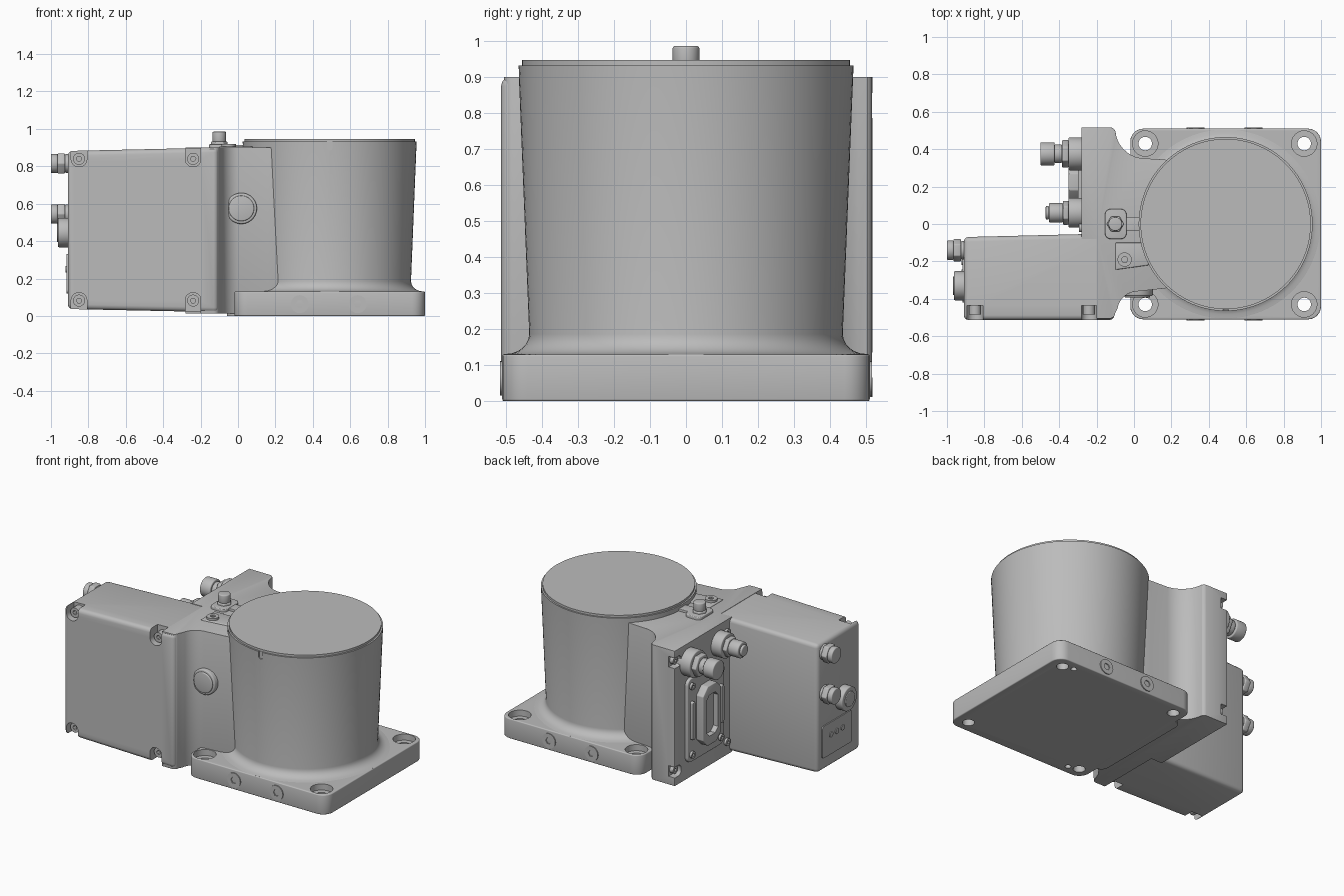
import bpy, bmesh, math
from mathutils import Vector

cube = bpy.data.objects.get("Cube")
if cube:
    bpy.data.objects.remove(cube, do_unlink=True)

grey = bpy.data.materials.new("machined grey")
grey.use_nodes = True
grey.diffuse_color = (0.5, 0.5, 0.5, 1)
grey.node_tree.nodes["Principled BSDF"].inputs["Base Color"].default_value = (0.5, 0.5, 0.5, 1)


def to_xyz(axis, u, v, w):
    return {"x": (w, u, v), "y": (u, w, v), "z": (u, v, w)}[axis]


def activate(ob):
    bpy.ops.object.select_all(action="DESELECT")
    ob.select_set(True)
    bpy.context.view_layer.objects.active = ob


def make(name, bm):
    bmesh.ops.recalc_face_normals(bm, faces=bm.faces)
    me = bpy.data.meshes.new(name)
    bm.to_mesh(me)
    bm.free()
    me.materials.append(grey)
    ob = bpy.data.objects.new(name, me)
    bpy.context.collection.objects.link(ob)
    return ob


def finish(ob, bevel=0.0, cutters=(), segments=3):
    """Round the edges, cut the pockets, then shade."""
    activate(ob)
    if bevel:
        m = ob.modifiers.new("round", "BEVEL")
        m.width, m.segments, m.limit_method = bevel, segments, "ANGLE"
        m.angle_limit = math.radians(40)
        bpy.ops.object.modifier_apply(modifier=m.name)
    for c in cutters:
        m = ob.modifiers.new("cut", "BOOLEAN")
        m.object, m.operation, m.solver = c, "DIFFERENCE", "EXACT"
        bpy.ops.object.modifier_apply(modifier=m.name)
    for c in cutters:
        bpy.data.objects.remove(c, do_unlink=True)
    activate(ob)
    bpy.ops.object.shade_smooth_by_angle(angle=math.radians(32))
    return ob


def raw_prism(name, pts, axis, a, b):
    bm = bmesh.new()
    ends = [[bm.verts.new(to_xyz(axis, u, v, w)) for u, v in pts] for w in (a, b)]
    for ring in ends:
        bm.faces.new(ring)
    for i in range(len(pts)):
        j = (i + 1) % len(pts)
        bm.faces.new((ends[0][i], ends[0][j], ends[1][j], ends[1][i]))
    return make(name, bm)


def prism(name, pts, axis, a, b, bevel=0.0, cutters=()):
    return finish(raw_prism(name, pts, axis, a, b), bevel, cutters)


def arc(cu, cv, r, start, end, n):
    angles = [math.radians(start + (end - start) * i / n) for i in range(n + 1)]
    return [(cu + r * math.cos(t), cv + r * math.sin(t)) for t in angles]


def disc(cu, cv, r, n=32):
    return arc(cu, cv, r, 0, 360, n)[:-1]


def rounded(u0, u1, v0, v1, r, n=6):
    pts = []
    for k, (u, v) in enumerate(((u1 - r, v1 - r), (u0 + r, v1 - r), (u0 + r, v0 + r), (u1 - r, v0 + r))):
        pts += arc(u, v, r, 90 * k, 90 * k + 90, n)
    return pts


def stack(name, axis, cu, cv, steps):
    """Row of coaxial discs; each step is start, end, radius, sides."""
    for i, (a, b, r, n) in enumerate(steps):
        prism(f"{name}_{i + 1}", disc(cu, cv, r, n), axis, a, b, 0.006)


def screw(name, axis, cu, cv, base, out, r=0.028):
    socket = raw_prism("socket_cutter", disc(cu, cv, r * 0.45, 6), axis, base + out * 0.5, base + out * 2)
    prism(name, disc(cu, cv, r, 24), axis, base, base + out, 0, [socket])


# Mounting plate with counterbored corner holes and blind dowel holes
cuts = []
for x in (0.06, 0.91):
    for y in (-0.43, 0.43):
        cuts.append(raw_prism("hole_cutter", disc(x, y, 0.036), "z", -0.1, 0.3))
        cuts.append(raw_prism("bore_cutter", disc(x, y, 0.068), "z", 0.09, 0.3))
for x, y in ((0.84, 0.45), (0.13, -0.45)):
    cuts.append(raw_prism("dowel_cutter", disc(x, y, 0.018), "z", -0.1, 0.05))
prism("base_plate", rounded(-0.02, 1, -0.51, 0.51, 0.07), "z", 0, 0.13, 0.006, cuts)

# Plugs on the front and back edges of the plate
for side, label in ((-1, "front"), (1, "back")):
    for x in (0.33, 0.64):
        screw(f"{label}_plate_plug", "y", x, 0.063, side * 0.5, side * 0.016, 0.048)

# Tapered drum with a flared foot and stepped lid
profile = [(0, 0.1), (0.505, 0.1), (0.505, 0.13)]
profile += [(0.435 + 0.065 * (1 - math.sin(t)), 0.131 + 0.055 * (1 - math.cos(t)))
            for t in (math.radians(a) for a in range(0, 91, 15))]
profile += [(0.465, 0.932), (0.455, 0.932), (0.455, 0.946), (0, 0.946)]
bm = bmesh.new()
verts = [bm.verts.new((r, 0, z)) for r, z in profile]
edges = [bm.edges.new(p) for p in zip(verts, verts[1:])]
bmesh.ops.spin(bm, geom=verts + edges, axis=(0, 0, 1), cent=(0, 0, 0), angle=math.tau, steps=96)
bmesh.ops.remove_doubles(bm, verts=bm.verts, dist=1e-4)
bmesh.ops.translate(bm, verts=bm.verts, vec=Vector((0.49, 0, 0)))
drum_notch = raw_prism("notch_cutter", rounded(0.475, 0.505, 0.885, 1, 0.014), "y", -0.5, -0.457)
finish(make("drum", bm), 0, [drum_notch])

# Neck joining the drum to the connector wall, with concave flanks
outline = [(-0.2, -0.505), (-0.13, -0.505)] + arc(-0.13, -0.475, 0.03, -75, 0, 4)
outline += arc(0.02, -0.47, 0.11, 170, 100, 7)
outline += [(0.16, -0.345), (0.32, -0.32), (0.32, 0.32), (0.16, 0.345)]
outline += arc(0.06, 0.51, 0.16, 262, 182, 8) + arc(-0.13, 0.485, 0.032, 0, 75, 4)
outline += [(-0.28, 0.517), (-0.28, -0.08), (-0.2, -0.08)]
wall_cuts = [raw_prism("wall_notch_cutter", rounded(0.45, 0.6, z - 0.035, z + 0.035, 0.03), "x", -0.4, -0.235)
             for z in (0.1, 0.82)]
prism("neck", outline, "z", 0.012, 0.9, 0.035, wall_cuts)
prism("neck_foot", rounded(-0.06, 0.2, -0.36, 0.36, 0.05), "z", 0, 0.1)
for z in (0.1, 0.82):
    screw("wall_screw", "x", 0.482, z, -0.225, -0.035, 0.024)
    screw("wall_screw", "x", -0.02, z, -0.27, -0.025, 0.024)

# Electronics box, slightly tapered towards its outer end
bm = bmesh.new()
for x, y_back, low, high in ((-0.91, -0.07, 0.037, 0.882), (-0.105, -0.05, 0.02, 0.9)):
    for y in (-0.513, y_back):
        for z in (low, high):
            bm.verts.new((x, y, z))
bmesh.ops.convex_hull(bm, input=bm.verts)
bmesh.ops.dissolve_limit(bm, angle_limit=0.01, verts=bm.verts, edges=bm.edges)
corners = [(x, z) for x in (-0.85, -0.24) for z in (0.082, 0.84)]
pockets = []
for x, z in corners:
    low, high = (z - 0.042, 1) if z > 0.5 else (-0.1, z + 0.042)
    pockets.append(raw_prism("pocket_cutter", rounded(x - 0.042, x + 0.042, low, high, 0.04), "y", -0.6, -0.435))
finish(make("electronics_box", bm), 0.025, pockets)
for x, z in corners:
    screw("lid_screw", "y", x, z, -0.42, -0.065, 0.032)

# Round cover on the front of the neck
prism("front_cover_ring", disc(0.018, 0.575, 0.083, 48), "y", -0.25, -0.385, 0.008)
prism("front_cover", disc(0.018, 0.575, 0.068, 48), "y", -0.38, -0.394, 0.006)

# Cable fittings on the outer end of the box
for z in (0.815, 0.545):
    stack("box_gland", "x", -0.14, z,
          [(-0.89, -0.925, 0.05, 32), (-0.925, -0.965, 0.062, 6), (-0.965, -1, 0.052, 32)])
stack("box_round_port", "x", -0.33, 0.445, [(-0.89, -0.962, 0.078, 40), (-0.96, -0.968, 0.05, 32)])
prism("box_pad", rounded(-0.42, -0.11, 0.12, 0.33, 0.02), "x", -0.9, -0.917)
for y in (-0.2, -0.26, -0.32):
    prism("box_pad_dimple", disc(y, 0.25, 0.018, 20), "x", -0.915, -0.922)

# Large connectors high on the wall
stack("wide_connector", "x", 0.375, 0.78,
      [(-0.26, -0.35, 0.088, 40), (-0.35, -0.385, 0.075, 6), (-0.385, -0.425, 0.05, 32), (-0.425, -0.5, 0.062, 40)])
stack("slim_connector", "x", 0.06, 0.78,
      [(-0.26, -0.35, 0.08, 40), (-0.35, -0.38, 0.066, 6), (-0.38, -0.455, 0.052, 40), (-0.455, -0.472, 0.036, 32)])

# Inlet panel with a chamfered, hollow shroud
prism("inlet_panel", rounded(0.03, 0.41, 0.12, 0.67, 0.04), "x", -0.27, -0.3, 0.006)
shroud_cut = raw_prism("shroud_cutter", rounded(0.165, 0.285, 0.26, 0.53, 0.03, 1), "x", -0.5, -0.315)
prism("inlet_shroud", rounded(0.13, 0.32, 0.2, 0.59, 0.05, 1), "x", -0.28, -0.35, 0.005, [shroud_cut])
for y in (0.07, 0.37):
    prism("inlet_latch", rounded(y - 0.014, y + 0.014, 0.27, 0.52, 0.012), "x", -0.28, -0.32, 0.004)
    for z in (0.17, 0.62):
        screw("panel_screw", "x", y, z, -0.29, -0.025, 0.022)

# Roof details: bracket with hex pin, and an earthing lug
prism("pin_bracket", rounded(-0.155, -0.04, -0.08, 0.08, 0.03), "z", 0.88, 0.918, 0.005)
prism("bracket_bridge", rounded(-0.06, 0.06, -0.036, 0.036, 0.01), "z", 0.88, 0.915, 0.004)
stack("top_pin", "z", -0.1, 0, [(0.9, 0.932, 0.046, 6), (0.93, 0.985, 0.037, 32)])
prism("lug_plate", [(-0.1, -0.245), (0.08, -0.22), (0.05, -0.1), (-0.1, -0.1)], "z", 0.88, 0.906, 0.006)
screw("earth_lug", "z", -0.05, -0.19, 0.9, 0.02, 0.038)
